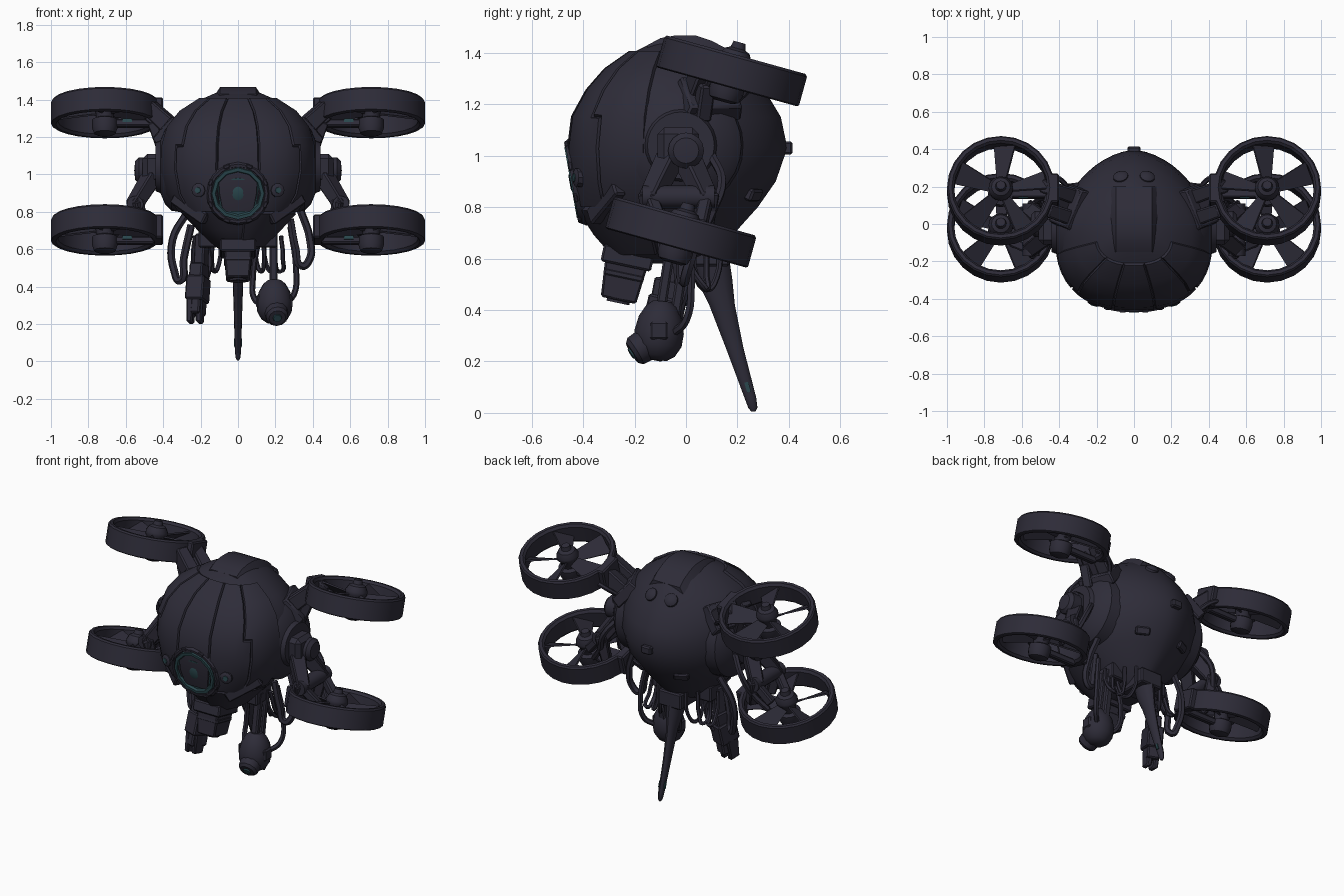
import bpy, bmesh, math
from math import sin, cos, pi, radians
from mathutils import Vector, Matrix

if "Cube" in bpy.data.objects:
    bpy.data.objects.remove(bpy.data.objects["Cube"])


def material(name, rgb):
    m = bpy.data.materials.new(name)
    m.use_nodes = True
    m.diffuse_color = (*rgb, 1)
    m.node_tree.nodes["Principled BSDF"].inputs["Base Color"].default_value = (*rgb, 1)
    return m


DARK = material("dark slate", (0.027, 0.025, 0.040))
TEAL = material("dark teal", (0.023, 0.064, 0.075))
PARTS = []


def finish(name, bm, mat=DARK, matrix=Matrix()):
    bmesh.ops.transform(bm, matrix=matrix, verts=bm.verts)
    bmesh.ops.remove_doubles(bm, verts=bm.verts, dist=1e-5)
    bmesh.ops.recalc_face_normals(bm, faces=bm.faces)
    mesh = bpy.data.meshes.new(name)
    bm.to_mesh(mesh)
    bm.free()
    mesh.materials.append(mat)
    ob = bpy.data.objects.new(name, mesh)
    bpy.context.collection.objects.link(ob)
    PARTS.append(ob)
    return ob


def loft(rings, caps=True):
    bm = bmesh.new()
    rows = [[bm.verts.new(p) for p in r] for r in rings]
    n = len(rows[0])
    for a, b in zip(rows, rows[1:]):
        for i in range(n):
            j = (i + 1) % n
            bm.faces.new((a[i], a[j], b[j], b[i]))
    if caps:
        bm.faces.new(rows[0])
        bm.faces.new(rows[-1])
    return bm


def aim(loc, direction):
    return Matrix.Translation(loc) @ Vector(direction).to_track_quat('Z', 'Y').to_matrix().to_4x4()


def lathe(name, profile, matrix, segs=24, mat=DARK):
    """Profile is (radius, height); a closed loop makes a hollow ring."""
    hollow = profile[0] == profile[-1]
    rings = [[(r * cos(2 * pi * i / segs), r * sin(2 * pi * i / segs), h) for i in range(segs)]
             for r, h in profile]
    return finish(name, loft(rings, not hollow), mat, matrix)


def box(name, size, matrix, taper=1.0, bevel=0.008, mat=DARK):
    bm = bmesh.new()
    bmesh.ops.create_cube(bm, size=1)
    for v in bm.verts:
        k = taper if v.co.z > 0 else 1
        v.co = Vector((v.co.x * size[0] * k, v.co.y * size[1] * k, v.co.z * size[2]))
    if bevel:
        bmesh.ops.bevel(bm, geom=bm.edges[:], offset=bevel, segments=1, affect='EDGES')
    return finish(name, bm, mat, matrix)


def beam(name, a, b, w, d, taper=1.0):
    a, b = Vector(a), Vector(b)
    return box(name, (w, d, (b - a).length), aim((a + b) / 2, b - a), taper)


def cable(name, pts, radius, side=1):
    cu = bpy.data.curves.new(name, 'CURVE')
    cu.dimensions, cu.bevel_depth, cu.bevel_resolution = '3D', radius, 1
    cu.resolution_u, cu.use_fill_caps = 5, True
    sp = cu.splines.new('BEZIER')
    sp.bezier_points.add(len(pts) - 1)
    for bp, p in zip(sp.bezier_points, pts):
        bp.co = (p[0] * side, p[1], p[2])
        bp.handle_left_type = bp.handle_right_type = 'AUTO'
    ob = bpy.data.objects.new(name, cu)
    bpy.context.collection.objects.link(ob)
    bpy.ops.object.select_all(action='DESELECT')
    ob.select_set(True)
    bpy.context.view_layer.objects.active = ob
    bpy.ops.object.convert(target='MESH')
    ob = bpy.context.view_layer.objects.active
    ob.data.materials.append(DARK)
    PARTS.append(ob)


# Hull: sections of height, half width, front and back
SECTIONS = [(.58, .07, -.2, .06), (.62, .13, -.28, .12), (.70, .215, -.35, .19), (.80, .31, -.415, .28),
            (.90, .38, -.44, .35), (1.03, .41, -.45, .395), (1.15, .405, -.435, .37),
            (1.25, .375, -.38, .31), (1.33, .31, -.31, .25), (1.40, .2, -.21, .18),
            (1.435, .12, -.14, .11), (1.45, .06, -.08, .06)]


def section(z, w, front, back, n=48):
    ring, mid = [], -0.05
    for i in range(n):
        t = 2 * pi * (i + 0.5) / n
        c, s = cos(t), sin(t)
        e = 0.8 if s < 0 else 1.14
        depth = mid - front if s < 0 else back - mid
        ring.append((math.copysign(abs(c) ** e, c) * w, mid + math.copysign(abs(s) ** e, s) * depth, z))
    return ring


bm = loft([section(*s) for s in SECTIONS])
# Raised front armour plates, grouped by direction and height
groups = {}
for f in bm.faces:
    c = f.calc_center_median()
    turn = math.degrees(math.atan2(c.x, -(c.y + 0.05)))
    if abs(turn) < 78 and 0.8 < c.z < 1.39:
        groups.setdefault(("shell", round(turn / 31)), []).append(f)
    elif abs(turn) < 70 and 0.62 < c.z < 0.8:
        groups.setdefault(("chin", turn > 0), []).append(f)
for faces in groups.values():
    bmesh.ops.inset_region(bm, faces=faces, thickness=0.006, use_even_offset=True, depth=0.013)
finish("hull", bm)

# Crown plate arching over the top of the hull
ARCH = [(-.15, 1.43), (-.1, 1.457), (-.04, 1.468), (.04, 1.467), (.1, 1.447), (.16, 1.415), (.2, 1.38)]
finish("crown_plate", loft([[(-.135, y, z - .06), (-.095, y, z), (.095, y, z), (.135, y, z - .06)] for y, z in ARCH]))

# Front eye: housing, teal rings and pupil
eye = aim((0, -0.37, 0.91), (0, -cos(radians(10)), -sin(radians(10))))
lathe("eye_housing", [(.17, -.06), (.175, .05), (.16, .075), (.146, .075), (.14, .06), (0, .06)], eye, 20)
lathe("eye_outer_ring", [(.144, .055), (.14, .08), (.122, .08), (.112, .064), (.144, .055)], eye, 12, TEAL)
lathe("eye_dish", [(.118, .055), (.115, .068), (.09, .068), (.085, .076), (.07, .076), (.06, .064), (0, .064)],
      eye, 20, TEAL)
lathe("eye_pupil", [(.045, .06), (.043, .078), (.025, .084), (0, .084)], eye, 16, TEAL)
for i in range(8):
    turn = Matrix.Rotation(2 * pi * (i + .5) / 8, 4, 'Z')
    box("eye_clamp", (.02, .035, .016), eye @ turn @ Matrix.Translation((.158, 0, .07)), bevel=.004)

# Chin camera block and its lens
chin = Matrix.Translation((0, -0.24, 0.545)) @ Matrix.Rotation(radians(-12), 4, 'X')
box("chin_mount", (.19, .2, .07), chin @ Matrix.Translation((0, 0, .06)))
box("chin_block", (.125, .14, .15), chin @ Matrix.Translation((0, 0, -.035)), 1.2)
box("chin_bracket", (.15, .16, .03), chin @ Matrix.Translation((0, 0, -.01)))
lathe("chin_lens", [(.045, 0), (.045, .015), (.03, .015), (.02, .01), (0, .01)],
      chin @ aim((0, 0, -.105), (0, 0, -1)), 12)

# Tail boom: tapered oval blade
tail = [(.09, .62, .05, .075), (.11, .52, .045, .07), (.14, .42, .028, .05), (.19, .25, .022, .034),
        (.25, .06, .017, .023), (.26, .02, .013, .018), (.262, .005, .006, .008)]
finish("tail_boom", loft([[(w * cos(2 * pi * i / 12), y + d * sin(2 * pi * i / 12), z)
                           for i in range(12)] for y, z, w, d in tail]))
box("tail_mount", (.16, .2, .1), Matrix.Translation((0, .07, .62)))
for s in (-1, 1):
    box("tail_lamp", (.008, .016, .04), aim((s * .018, .24, .1), (0, .3, -1)), bevel=0, mat=TEAL)

# Rotors
ROTOR = [(.288, -.06), (.288, .055), (.28, .065), (.262, .065), (.25, .05), (.25, -.05), (.262, -.065),
         (.28, -.065), (.288, -.06)]


def rotor(label, side, y, z):
    m = Matrix.Translation((side * .712, y, z)) @ Matrix.Rotation(radians(-15.5), 4, 'X') @ Matrix.Diagonal((side, 1, 1, 1))
    lathe(label + "_duct", ROTOR, m, 24)
    lathe(label + "_hub", [(.035, -.125), (.058, -.115), (.068, -.085), (.068, -.04), (.045, -.03), (.05, .01),
                           (.065, .03), (.066, .05), (.05, .08), (.03, .09), (.024, .115), (0, .115)], m, 16)
    for i in range(5):
        bm = bmesh.new()
        bmesh.ops.create_cube(bm, size=1)
        for v in bm.verts:
            tip = v.co.x > 0
            pitch = Matrix.Rotation(radians(30 if tip else 45), 3, 'X')
            v.co = pitch @ Vector((0, v.co.y * (.13 if tip else .06), v.co.z * .01)) + Vector((.245 if tip else .04, 0, .01))
        finish(label + "_blade", bm, DARK, m @ Matrix.Rotation(2 * pi * i / 5 + .4, 4, 'Z'))
    box(label + "_strut", (.23, .05, .04), m @ Matrix.Translation((-.15, 0, -.06)))
    box(label + "_strut_lamp", (.05, .006, .02), m @ Matrix.Translation((-.12, -.027, -.05)), bevel=0, mat=TEAL)
    box(label + "_clamp", (.05, .16, .13), m @ Matrix.Translation((-.285, 0, 0)))


for s, side in ((-1, "right"), (1, "left")):
    rotor(side + "_upper_rotor", s, .178, 1.33)
    rotor(side + "_lower_rotor", s, -.02, .703)
    # Upper arm: twin beams, collar and hoses
    for dy in (-.06, .06):
        beam(side + "_upper_arm", (s * .3, .08 + dy, 1.2), (s * .475, .14 + dy, 1.36), .085, .1, .85)
    beam(side + "_upper_arm_core", (s * .3, .08, 1.18), (s * .46, .14, 1.32), .12, .07)
    beam(side + "_upper_collar", (s * .32, .08, 1.20), (s * .37, .1, 1.25), .24, .18, .9)
    beam(side + "_upper_hanger", (s * .4, .06, 1.14), (s * .45, .08, 1.28), .06, .06)
    cable(side + "_upper_hose", [(.34, .18, 1.2), (.42, .25, 1.27), (.5, .24, 1.29)], .014, s)
    # Side boss, shoulder joint and wishbone lower arm
    lathe(side + "_side_boss", [(.25, .24), (.235, .355), (.2, .39), (.14, .415), (.13, .44), (0, .44)],
          aim((0, -.02, 1.04), (s, 0, 0)), 28)
    box(side + "_shoulder_block", (.1, .16, .16), Matrix.Translation((s * .46, -.03, 1.03)), bevel=.025)
    lathe(side + "_shoulder_ball", [(.07, -.03), (.07, .03), (.05, .05), (0, .055)],
          aim((s * .5, 0, 1.02), (s, 0, 0)), 16)
    for y in (-.14, .08):
        beam(side + "_lower_arm", (s * .46, -.02 + y * .3, .99), (s * .56, y, .83), .09, .085, .85)
        beam(side + "_lower_link", (s * .55, y, .86), (s * .52, y * .8, .7), .085, .07, .8)
        beam(side + "_lower_brace", (s * .55, y, .84), (s * .65, y * .7, .73), .05, .05)
    lathe(side + "_elbow", [(.045, -.14), (.045, .14)], aim((s * .55, -.03, .84), (0, 1, 0)), 12)
    cable(side + "_arm_hose", [(.42, .1, 1.0), (.49, .14, .9), (.54, .1, .78), (.62, .05, .68)], .018, s)
    # Cheek plate, lamp lugs and rear bumps
    beam(side + "_cheek", (s * .34, -.26, .88), (s * .17, -.36, .76), .05, .07)
    lug = aim((s * .2, -.385, .915), (s * .3, -1, 0))
    lathe(side + "_lug", [(.04, -.03), (.037, .045), (.025, .052), (0, .052)], lug, 10)
    lathe(side + "_lug_lamp", [(.018, .047), (.016, .056), (0, .056)], lug, 8, TEAL)
    lathe(side + "_rear_bump", [(.045, -.04), (.04, .01), (.025, .022), (0, .024)],
          aim((s * .07, .25, 1.31), (s * .2, .8, .75)), 14)
    box(side + "_side_lamp", (.04, .03, .008), aim((s * .335, .175, 1.08), (s * .8, .6, .05)), bevel=0, mat=TEAL)
    box(side + "_rear_vent", (.09, .05, .04), aim((s * .15, .26, .85), (s * .4, .8, -.4)))
    # Short hanging hoses
    for k in range(3):
        x = .09 + .05 * k
        cable(side + "_short_hose", [(x, .13 - .05 * k, .68), (x + .01, .12 - .04 * k, .53), (x + .035, .08, .48),
                                     (x + .05, .03, .55), (x + .04, 0, .67)], .012, s)
    box(side + "_belly_block", (.1, .16, .1), Matrix.Translation((s * .16, -.03, .66)))
box("rear_latch", (.07, .04, .05), Matrix.Translation((0, .395, 1.03)))

# Long hoses on each side
cable("right_long_hose", [(.27, .05, .8), (.35, .03, .65), (.34, 0, .48), (.31, -.02, .43), (.29, -.03, .55), (.25, -.03, .73)], .021, -1)
cable("left_long_hose", [(.33, .05, .82), (.385, .03, .65), (.38, 0, .54), (.34, -.01, .51), (.31, -.02, .6), (.28, -.03, .76)], .021)
cable("left_pod_hose", [(.28, 0, .72), (.31, .02, .5), (.3, 0, .36), (.25, -.05, .31)], .016)
cable("inner_pod_hose", [(.11, -.05, .66), (.08, -.03, .45), (.09, -.06, .33), (.14, -.09, .3)], .016)

# Left sensor pod on twin stalks
for y in (-.085, -.025):
    beam("pod_stalk", (.19, y - .02, .36), (.19, y + .03, .68), .045, .04)
lathe("sensor_pod", [(.035, .13), (.06, .11), (.085, .065), (.096, .01), (.092, -.04), (.07, -.08), (.04, -.1)],
      aim((.195, -.105, .305), (0, .1, 1)), 16)
lathe("pod_snout", [(.065, .03), (.06, .085), (.045, .1), (0, .1)], aim((.2, -.125, .285), (.1, -.8, -.5)), 12)
lathe("pod_lens", [(.025, .097), (.022, .107), (0, .107)], aim((.2, -.125, .285), (.1, -.8, -.5)), 10, TEAL)
for x in (.11, .28):
    box("pod_ear", (.025, .07, .07), Matrix.Translation((x, -.105, .32)))

# Right gripper arm
beam("gripper_stalk", (-.19, -.04, .68), (-.2, -.06, .48), .06, .07)
beam("gripper_body", (-.205, -.06, .52), (-.225, -.11, .25), .075, .11)
beam("gripper_sleeve", (-.21, -.07, .45), (-.22, -.1, .32), .1, .13)
for x in (-.25, -.2):
    beam("gripper_claw", (x, -.1, .34), (x - .005, -.125, .205), .04, .09, .8)
cable("gripper_hose", [(-.17, 0, .66), (-.15, .01, .52), (-.18, -.02, .4)], .013)

# Smooth shading with sharp edges kept
bpy.ops.object.select_all(action='DESELECT')
for ob in PARTS:
    ob.select_set(True)
bpy.context.view_layer.objects.active = PARTS[0]
bpy.ops.object.shade_smooth_by_angle(angle=radians(35))
